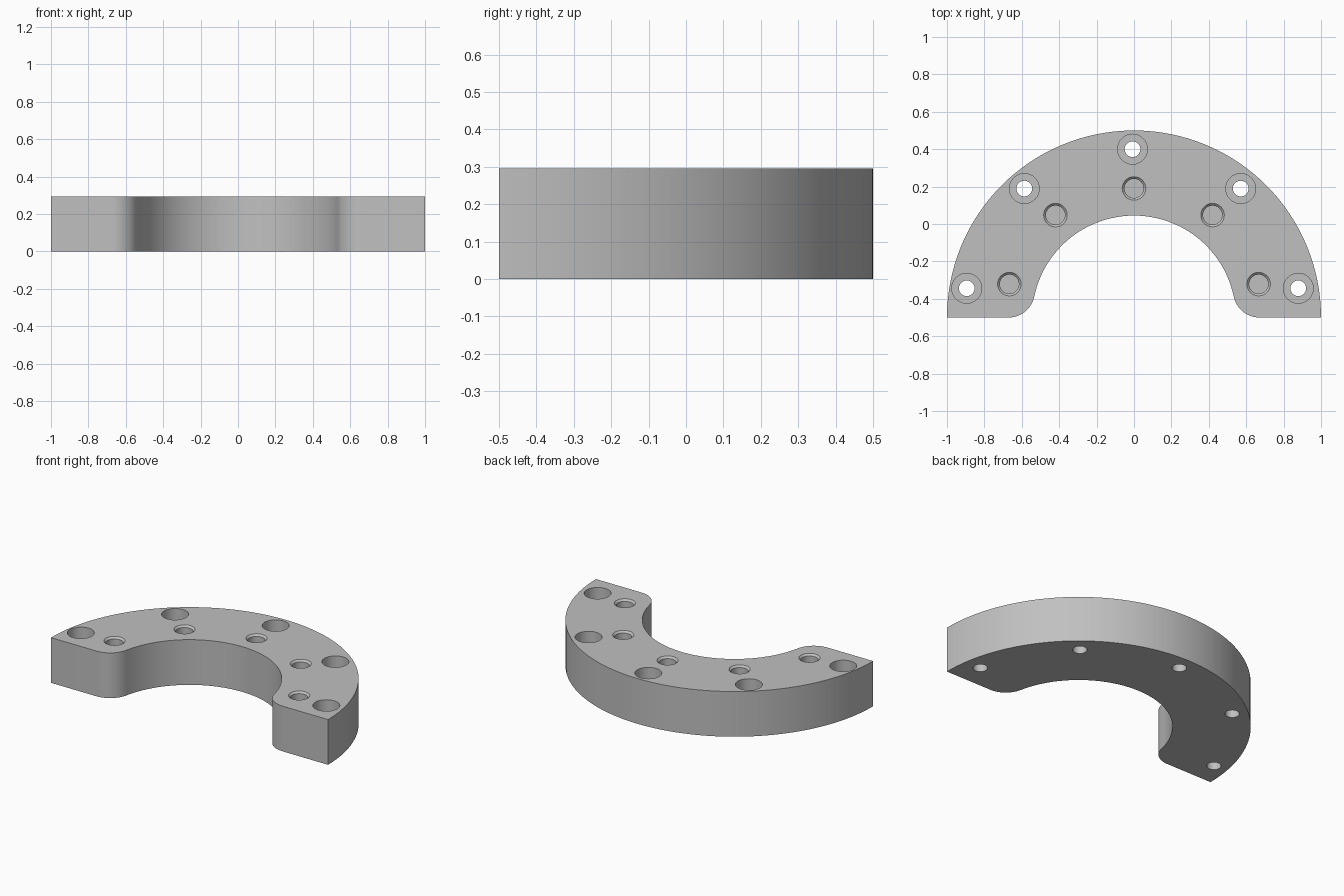
import bpy, bmesh
from math import sin, cos, pi, radians, sqrt, atan2

if "Cube" in bpy.data.objects:
    bpy.data.objects.remove(bpy.data.objects["Cube"], do_unlink=True)

HEIGHT = 0.295
CY = -0.5            # y of the ring centre
R_OUT, R_IN, FILLET = 1.0, 0.545, 0.14


def arc(cx, cy, r, start, end, steps):
    """Points along a circular arc, ends included."""
    return [(cx + r * cos(start + (end - start) * i / steps),
             cy + r * sin(start + (end - start) * i / steps))
            for i in range(steps + 1)]


def finish(name, bm):
    bmesh.ops.recalc_face_normals(bm, faces=bm.faces)
    mesh = bpy.data.meshes.new(name)
    bm.to_mesh(mesh)
    bm.free()
    obj = bpy.data.objects.new(name, mesh)
    bpy.context.collection.objects.link(obj)
    return obj


def add_lathe(bm, x, y, profile, sides=32):
    """Closed solid of revolution from (radius, z) pairs."""
    rings = [[bm.verts.new((x + r * cos(2 * pi * i / sides),
                            y + r * sin(2 * pi * i / sides), z))
              for i in range(sides)] for r, z in profile]
    for a, b in zip(rings, rings[1:]):
        for i in range(sides):
            j = (i + 1) % sides
            bm.faces.new((a[i], a[j], b[j], b[i]))
    bm.faces.new(rings[0][::-1])
    bm.faces.new(rings[-1])


# Half ring outline with rounded inner corners
fx = sqrt((R_IN + FILLET) ** 2 - FILLET ** 2)
fy = CY + FILLET
tangent = atan2(FILLET, fx)
outline = arc(0, CY, R_OUT, 0, pi, 64)
outline += arc(-fx, fy, FILLET, -pi / 2, -tangent, 12)
outline += arc(0, CY, R_IN, pi - tangent, tangent, 48)[1:-1]
outline += arc(fx, fy, FILLET, pi + tangent, 1.5 * pi, 12)

bm = bmesh.new()
base = bm.faces.new([bm.verts.new((x, y, 0)) for x, y in outline])
top = bmesh.ops.extrude_face_region(bm, geom=[base])["geom"]
bmesh.ops.translate(bm, vec=(0, 0, HEIGHT),
                    verts=[v for v in top if isinstance(v, bmesh.types.BMVert)])
body = finish("half_ring_body", bm)

# Hole cutters: counterbored through holes outside, chamfered blind holes inside
bm = bmesh.new()
through = [(0.042, -0.05), (0.042, 0.14), (0.08, 0.14), (0.08, 0.35)]
for deg in (10, 50, 90, 130, 170):
    a = radians(deg)
    add_lathe(bm, -0.008 + 0.9 * cos(a), CY + 0.9 * sin(a), through)
blind = [(0.051, 0.08), (0.051, HEIGHT - 0.012), (0.063, HEIGHT), (0.063, 0.35)]
for deg in (15, 52.5, 90, 127.5, 165):
    a = radians(deg)
    add_lathe(bm, 0.69 * cos(a), CY + 0.69 * sin(a), blind)
cutter = finish("hole_cutter", bm)
cutter.hide_render = True

# Cut the holes, then drop the cutter
cut = body.modifiers.new("holes", "BOOLEAN")
cut.operation = "DIFFERENCE"
cut.solver = "EXACT"
cut.object = cutter
bpy.ops.object.select_all(action="DESELECT")
body.select_set(True)
bpy.context.view_layer.objects.active = body
bpy.ops.object.modifier_apply(modifier=cut.name)
bpy.data.objects.remove(cutter, do_unlink=True)

# Plain grey metal
grey = bpy.data.materials.new("light_grey_metal")
grey.use_nodes = True
color = (0.53, 0.53, 0.53, 1)
grey.diffuse_color = color
grey.node_tree.nodes["Principled BSDF"].inputs["Base Color"].default_value = color
body.data.materials.clear()
body.data.materials.append(grey)
bpy.ops.object.shade_smooth_by_angle(angle=radians(30))
